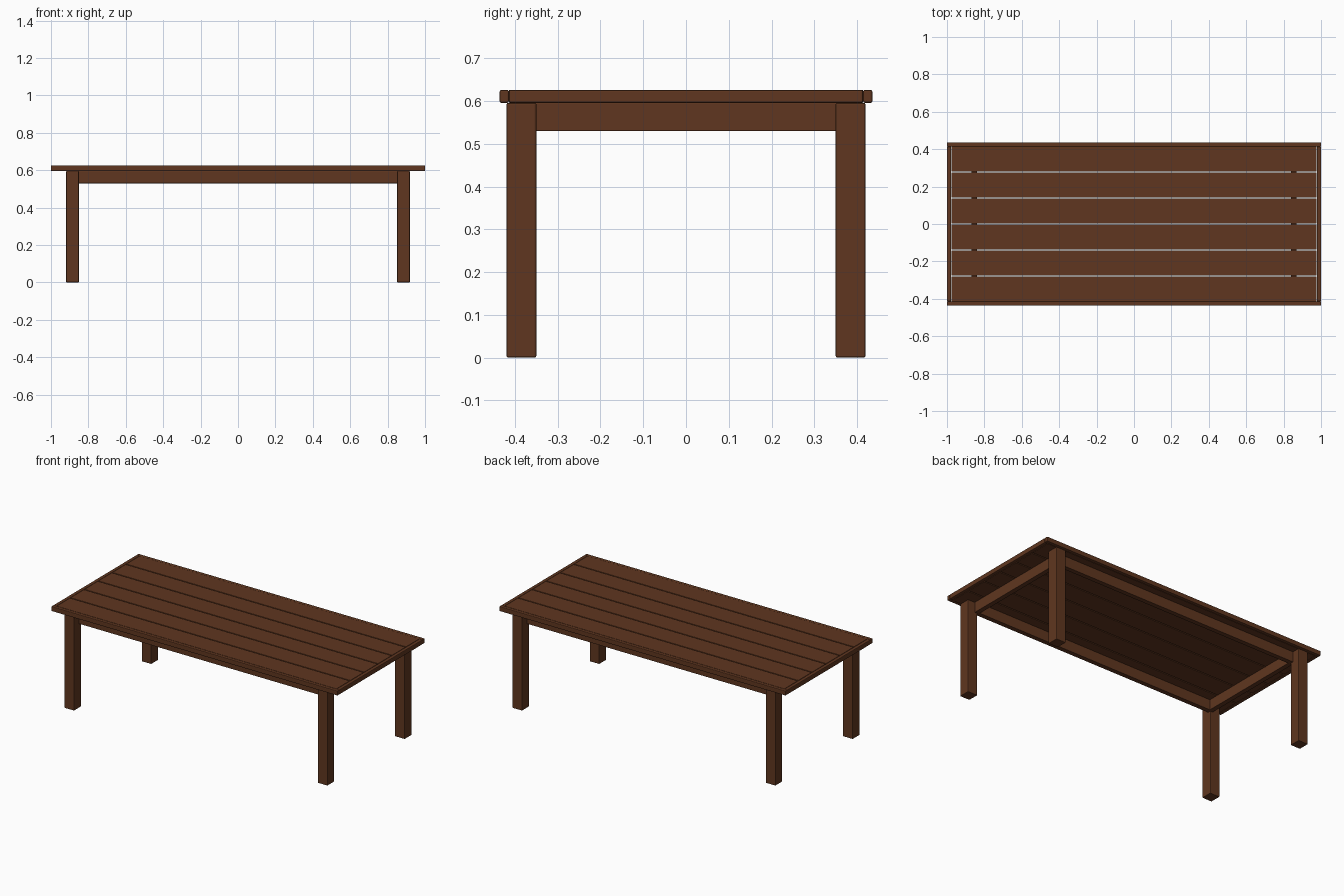
import bpy

if "Cube" in bpy.data.objects:
    bpy.data.objects.remove(bpy.data.objects["Cube"])

wood = bpy.data.materials.new("dark_wood")
wood.diffuse_color = (0.115, 0.037, 0.014, 1)
wood.use_nodes = True
wood.node_tree.nodes["Principled BSDF"].inputs["Base Color"].default_value = wood.diffuse_color


def box(name, center, size, bevel=0.004):
    """Softly bevelled timber piece."""
    bpy.ops.mesh.primitive_cube_add(size=1, location=center)
    ob = bpy.context.object
    ob.name = name
    ob.scale = size
    bpy.ops.object.transform_apply(location=False, rotation=False, scale=True)
    mod = ob.modifiers.new("bevel", 'BEVEL')
    mod.width = bevel
    mod.segments = 2
    ob.data.materials.append(wood)
    return ob


TOP_Z, TOP_T = 0.611, 0.03
LEG_H = TOP_Z - TOP_T / 2
APRON_H = 0.066
APRON_Z = LEG_H - APRON_H / 2

# Tabletop planks with narrow gaps
for i in range(6):
    box(f"top_plank_{i + 1}", (0, (i - 2.5) * 0.139, TOP_Z), (1.954, 0.133, TOP_T), 0.002)

for s, side, end in ((-1, "front", "left"), (1, "back", "right")):
    # Border trim: long strips run full length, end strips fit between
    box(f"{side}_trim", (0, s * 0.425, TOP_Z), (2.0, 0.022, TOP_T))
    box(f"{end}_trim", (s * 0.989, 0, TOP_Z), (0.022, 0.828, TOP_T))
    # Aprons under the top
    box(f"{side}_apron", (0, s * 0.355, APRON_Z), (1.72, 0.03, APRON_H), 0.002)
    box(f"{end}_apron", (s * 0.855, 0, APRON_Z), (0.03, 0.72, APRON_H), 0.002)
    # Legs
    for t, other in ((-1, "left"), (1, "right")):
        box(f"{side}_{other}_leg", (t * 0.885, s * 0.385, LEG_H / 2), (0.068, 0.07, LEG_H))
